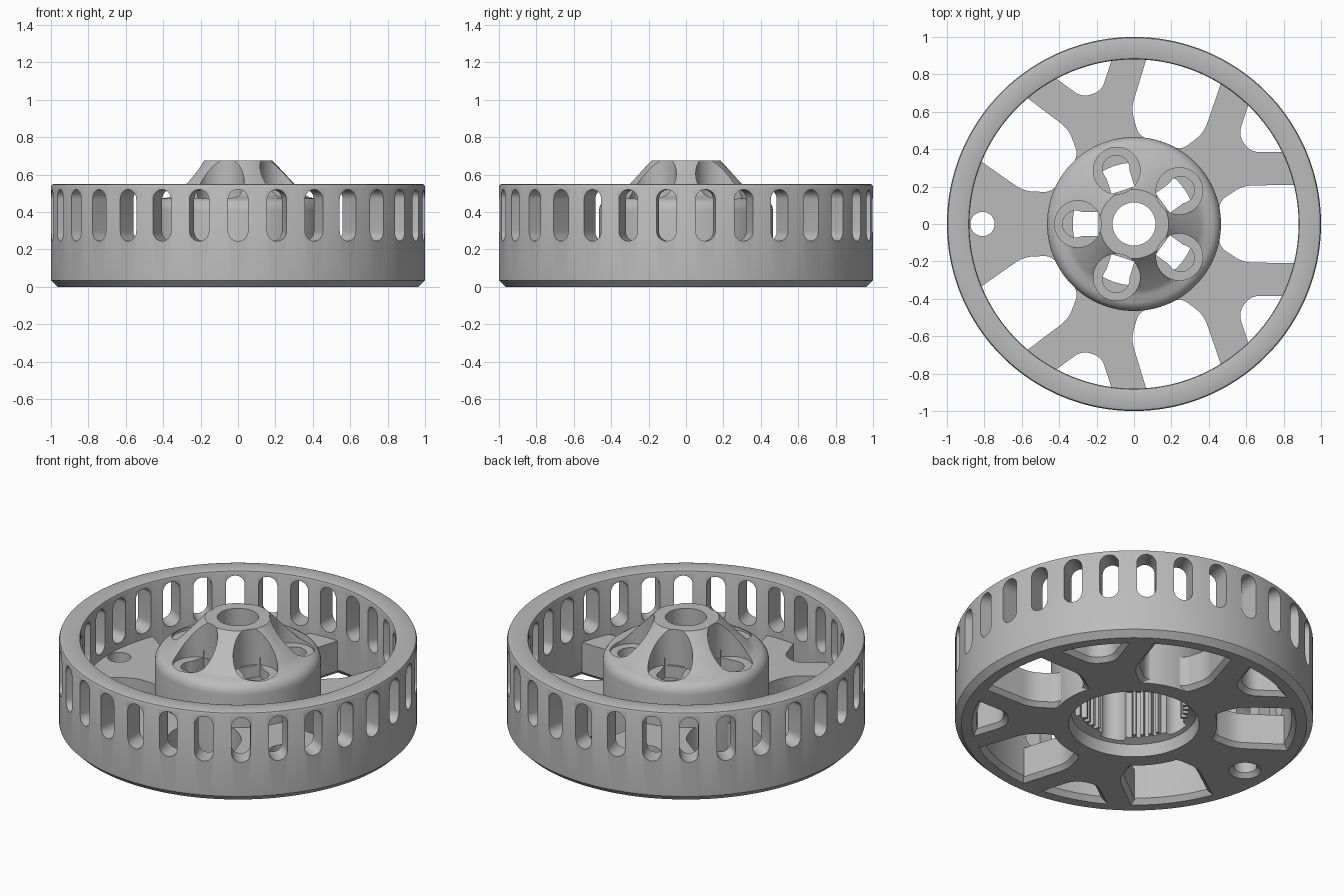
import bpy, bmesh, math
from mathutils import Matrix, Vector

if "Cube" in bpy.data.objects:
    bpy.data.objects.remove(bpy.data.objects["Cube"], do_unlink=True)

grey = bpy.data.materials.new("plain grey")
grey.use_nodes = True
grey.diffuse_color = (0.5, 0.5, 0.5, 1)
grey.node_tree.nodes["Principled BSDF"].inputs["Base Color"].default_value = (0.5, 0.5, 0.5, 1)

FIFTH = math.tau / 5


def make_object(name, bm):
    bmesh.ops.recalc_face_normals(bm, faces=bm.faces)
    mesh = bpy.data.meshes.new(name)
    bm.to_mesh(mesh)
    bm.free()
    mesh.materials.append(grey)
    obj = bpy.data.objects.new(name, mesh)
    bpy.context.collection.objects.link(obj)
    return obj


def lathe(name, profile, steps=120):
    """Turn a closed (radius, height) profile about z."""
    bm = bmesh.new()
    rings = []
    for i in range(steps):
        a = math.tau * i / steps
        rings.append([bm.verts.new((r * math.cos(a), r * math.sin(a), z)) for r, z in profile])
    n = len(profile)
    for i in range(steps):
        p, q = rings[i], rings[(i + 1) % steps]
        for j in range(n):
            k = (j + 1) % n
            bm.faces.new((p[j], q[j], q[k], p[k]))
    return make_object(name, bm)


def rounded(corners, steps=6):
    """Outline with an arc at each (x, y, radius) corner, listed anticlockwise."""
    out = []
    n = len(corners)
    for i, (x, y, r) in enumerate(corners):
        c = Vector((x, y))
        if r == 0:
            out.append(c)
            continue
        u = (Vector(corners[i - 1][:2]) - c).normalized()
        v = (Vector(corners[(i + 1) % n][:2]) - c).normalized()
        half = u.angle(v) / 2
        centre = c + (u + v).normalized() * r / math.sin(half)
        start = c + u * r / math.tan(half) - centre
        turn = math.pi - 2 * half
        for s in range(steps + 1):
            out.append(centre + Matrix.Rotation(turn * s / steps, 2) @ start)
    return out


def circle(x, r, steps=32):
    return [Vector((x + r * math.cos(math.tau * i / steps), r * math.sin(math.tau * i / steps)))
            for i in range(steps)]


def mirrored(half):
    """Complete a half outline (listed on the -y side) across the x axis."""
    return half + [(x, -y, r) for x, y, r in reversed(half)]


def prism(bm, outline, levels, matrix):
    """Loft an outline through (height, outward offset) levels."""
    n = len(outline)
    normals = []
    for i in range(n):
        a = (outline[i] - outline[i - 1]).normalized()
        b = (outline[(i + 1) % n] - outline[i]).normalized()
        m = Vector((a.y + b.y, -a.x - b.x)).normalized()
        normals.append(m / max(0.5, m.dot(Vector((a.y, -a.x)))))
    rings = []
    for z, off in levels:
        pts = [p + m * off for p, m in zip(outline, normals)]
        rings.append([bm.verts.new(matrix @ Vector((p.x, p.y, z))) for p in pts])
    for low, high in zip(rings, rings[1:]):
        for i in range(n):
            j = (i + 1) % n
            bm.faces.new((low[i], low[j], high[j], high[i]))
    bm.faces.new(rings[0][::-1])
    bm.faces.new(rings[-1])


def spin(angle):
    return Matrix.Rotation(angle, 4, 'Z')


def cut(obj, bm):
    """Subtract the cutter mesh and discard the cutter."""
    cutter = make_object("cutter", bm)
    cutter.hide_render = True
    mod = obj.modifiers.new("cut", 'BOOLEAN')
    mod.operation, mod.solver, mod.object = 'DIFFERENCE', 'EXACT', cutter
    graph = bpy.context.evaluated_depsgraph_get()
    result = bpy.data.meshes.new_from_object(obj.evaluated_get(graph))
    obj.modifiers.clear()
    obj.data = result
    bpy.data.objects.remove(cutter, do_unlink=True)


# Rim: ring with chamfered foot and softened top, pierced by thirty slots
rim = lathe("rim", [(0.905, 0), (0.965, 0), (1, 0.035), (1, 0.535), (0.995, 0.546), (0.984, 0.55),
                    (0.896, 0.55), (0.884, 0.546), (0.88, 0.535), (0.88, 0.03)], 180)
slot = rounded(mirrored([(-0.52, -0.053, 0.0525), (-0.245, -0.053, 0.0525)]), 8)
bm = bmesh.new()
for i in range(30):
    # the prism's length runs outwards, its outline stands upright
    upright = spin(math.tau * (i + 0.5) / 30) @ Matrix.Rotation(math.pi / 2, 4, 'Y')
    prism(bm, slot, [(0.8, 0), (1.1, 0)], upright)
cut(rim, bm)

# Spokes: a thick disc with large windows and a notch splitting four of the spokes
spokes = lathe("spokes", [(0.41, 0), (0.92, 0), (0.92, 0.21), (0.41, 0.21)])
window = rounded(mirrored([(0.455, -0.12, 0.08), (0.58, -0.205, 0.18), (1.0, -0.212, 0)]))
notch = rounded(mirrored([(0.73, -0.055, 0.09), (1.0, -0.251, 0)]))
chamfered = [(-0.02, 0.045), (0.025, 0), (0.3, 0)]
bm = bmesh.new()
for i in range(5):
    prism(bm, window, chamfered, spin(FIFTH * i))
cut(spokes, bm)
bm = bmesh.new()
for i in range(5):
    shape = circle(0.81, 0.065) if i == 2 else notch
    prism(bm, shape, chamfered, spin(FIFTH * (i + 0.5)))
cut(spokes, bm)

# Hub: hollow drum with a rounded shoulder and a cone around the bore
hub = lathe("hub", [(0.365, 0), (0.465, 0), (0.465, 0.41), (0.46, 0.435), (0.445, 0.457),
                    (0.42, 0.472), (0.385, 0.478), (0.355, 0.493), (0.185, 0.675), (0.115, 0.675),
                    (0.115, 0.38), (0.305, 0.38), (0.305, 0.09), (0.35, 0.07)])
pocket = circle(0.3, 0.125, 40)
bolt = circle(0.31, 0.072)
keyway = [Vector(p) for p in ((0.19, -0.065), (0.29, -0.065), (0.29, 0.065), (0.19, 0.065))]
for shape, low, high in ((pocket, 0.455, 0.8), (bolt, 0.08, 0.6), (keyway, 0.3, 0.5)):
    bm = bmesh.new()
    for i in range(5):
        prism(bm, shape, [(low, 0), (high, 0)], spin(FIFTH * (i + 0.5)))
    cut(hub, bm)

# Spline teeth lining the hub, leaving the bolt channels clear
tooth = [Vector(p) for p in ((0.275, -0.008), (0.315, -0.014), (0.315, 0.014), (0.275, 0.008))]
bm = bmesh.new()
for i in range(40):
    angle = math.tau * (i + 0.5) / 40
    from_bolt = abs(angle % FIFTH - FIFTH / 2)
    if from_bolt > math.radians(15):
        prism(bm, tooth, [(0.09, 0), (0.385, 0)], spin(angle))
teeth = make_object("spline_teeth", bm)

# Smooth the turned surfaces and keep the edges crisp
for obj in bpy.context.view_layer.objects:
    obj.select_set(obj in (rim, spokes, hub))
bpy.context.view_layer.objects.active = rim
bpy.ops.object.shade_smooth_by_angle(angle=math.radians(32))
